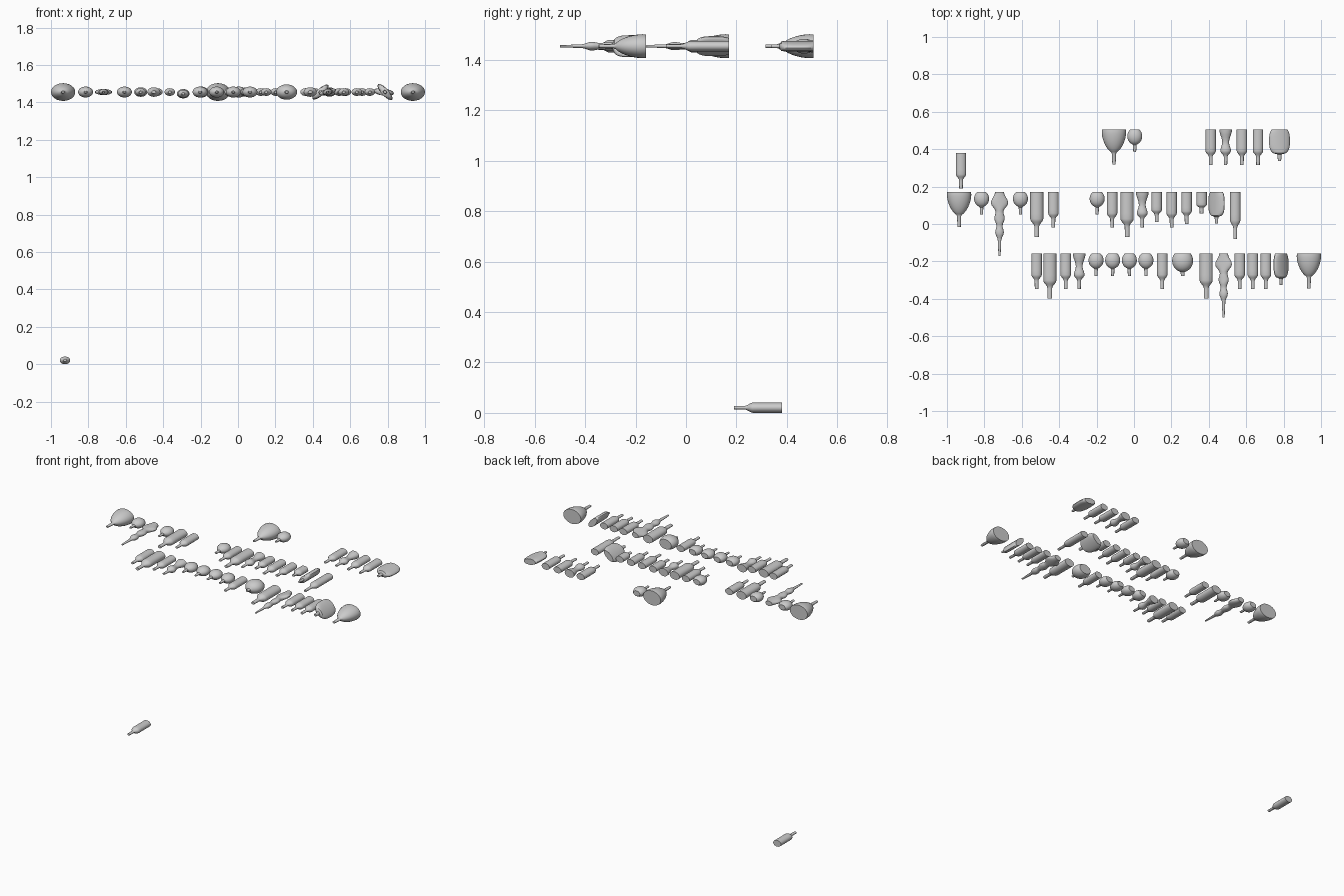
import bpy, bmesh, math

if "Cube" in bpy.data.objects:
    bpy.data.objects.remove(bpy.data.objects["Cube"])

SQUASH = 0.73      # every cross-section is flattened vertically
SHELF_Z = 1.455    # height of the bottle axes
SIDES = 24
BACK, MIDDLE, FRONT = .505, .171, -.158   # y of each row's bottle bases


def eased(*keys):
    """Profile with smooth waves between (length, radius) keys."""
    pts = [keys[0]]
    for (t0, r0), (t1, r1) in zip(keys, keys[1:]):
        for k in range(1, 6):
            s = k / 5
            e = (1 - math.cos(math.pi * s)) / 2
            pts.append((t0 + (t1 - t0) * s, r0 + (r1 - r0) * e))
    return pts


def bulb(centre, half, power, neck):
    """Superellipse body, cut flat at the base, running into a straight neck."""
    pts = []
    for k in range(25):
        t = (centre + half) * k / 24
        u = max(0, 1 - abs((t - centre) / half) ** power) ** (1 / power)
        if t > centre and u < neck * 1.2:
            break
        pts.append((t, u))
    return pts + [(pts[-1][0] + .04, neck), (1, neck * .8)]


# kind: radius, length, profile, thickness cap (flattened kinds only)
cylinder = eased((0, 1), (.6, 1), (.77, .36), (1, .34))
KINDS = {
    "bottle": (.028, .19, cylinder, 1),
    "large_bottle": (.035, .24, cylinder, 1),
    "round_bottle": (.04, .12, bulb(.3, .37, 2, .24), 1),
    "large_round_bottle": (.056, .12, bulb(.32, .5, 2, .2), 1),
    "flask": (.065, .187, bulb(.08, .6, 1.7, .17), 1),
    "flat_bottle": (.056, .167, bulb(.36, .43, 3, .2), .019),
    "hourglass_bottle": (.034, .19, eased((0, 1), (.36, .53), (.6, .84), (.77, .28), (1, .25)), 1),
    "wavy_bottle": (.046, .342, eased((0, .52), (.17, 1), (.31, .45), (.41, .6), (.53, .36),
                                      (.63, .5), (.76, .2), (1, .13)), .016),
}


def add_bottle(kind, x, base_y, z=SHELF_Z, stretch=1, tilt=0, name=None):
    """Lathe a lying bottle: base at base_y, neck toward -y."""
    radius, length, profile, cap = KINDS[kind]
    bm = bmesh.new()
    rings = []
    for t, f in profile:
        rx = radius * f
        rz = min(rx * SQUASH, cap)
        ring = []
        for i in range(SIDES):
            a = math.tau * i / SIDES
            ring.append(bm.verts.new((rx * math.cos(a), -t * length * stretch, rz * math.sin(a))))
        rings.append(ring)
    for a, b in zip(rings, rings[1:]):
        for i in range(SIDES):
            bm.faces.new((a[i - 1], a[i], b[i], b[i - 1]))
    bm.faces.new(rings[0])
    bm.faces.new(rings[-1])
    bmesh.ops.recalc_face_normals(bm, faces=bm.faces)
    mesh = bpy.data.meshes.new(name or kind)
    bm.to_mesh(mesh)
    bm.free()
    ob = bpy.data.objects.new(name or kind, mesh)
    bpy.context.collection.objects.link(ob)
    ob.location = (x, base_y, z)
    ob.rotation_euler.y = -math.radians(tilt)
    ob.select_set(True)
    bpy.context.view_layer.objects.active = ob
    bpy.ops.object.shade_smooth_by_angle(angle=math.radians(30))
    ob.select_set(False)


def add_run(kind, base_y, *xs):
    for x in xs:
        add_bottle(kind, x, base_y)


# back row
add_run("flask", BACK, -.107)
add_run("round_bottle", BACK, .004)
add_run("bottle", BACK, .41, .577, .663)
add_run("hourglass_bottle", BACK, .49)
add_bottle("flat_bottle", .778, BACK, tilt=-8)

# middle row
add_run("flask", MIDDLE, -.935)
add_run("round_bottle", MIDDLE, -.815, -.607, -.197)
add_run("wavy_bottle", MIDDLE, -.719)
add_run("large_bottle", MIDDLE, -.52, -.037)
add_run("bottle", MIDDLE, -.431, -.117)
add_run("hourglass_bottle", MIDDLE, .044)
for i, stretch in enumerate((.84, 1, .9, .6)):
    add_bottle("bottle", .121 + .08 * i, MIDDLE, stretch=stretch)
add_bottle("flat_bottle", .441, MIDDLE, tilt=42)
add_bottle("bottle", .541, MIDDLE, stretch=1.32)

# front row
add_run("bottle", FRONT, -.521, -.365, .151)
add_run("large_bottle", FRONT, -.45, .386)
add_bottle("hourglass_bottle", -.293, FRONT, z=1.446)
add_run("round_bottle", FRONT, *[-.203 + .089 * i for i in range(4)])
add_run("large_round_bottle", FRONT, .26)
add_bottle("wavy_bottle", .479, FRONT, tilt=15)
add_run("bottle", FRONT, *[.565 + .07 * i for i in range(3)])
add_bottle("flat_bottle", .786, FRONT, tilt=-48)
add_run("flask", FRONT, .935)

# single bottle lying on the ground
add_bottle("bottle", -.925, .38, z=.0205, name="fallen_bottle")
